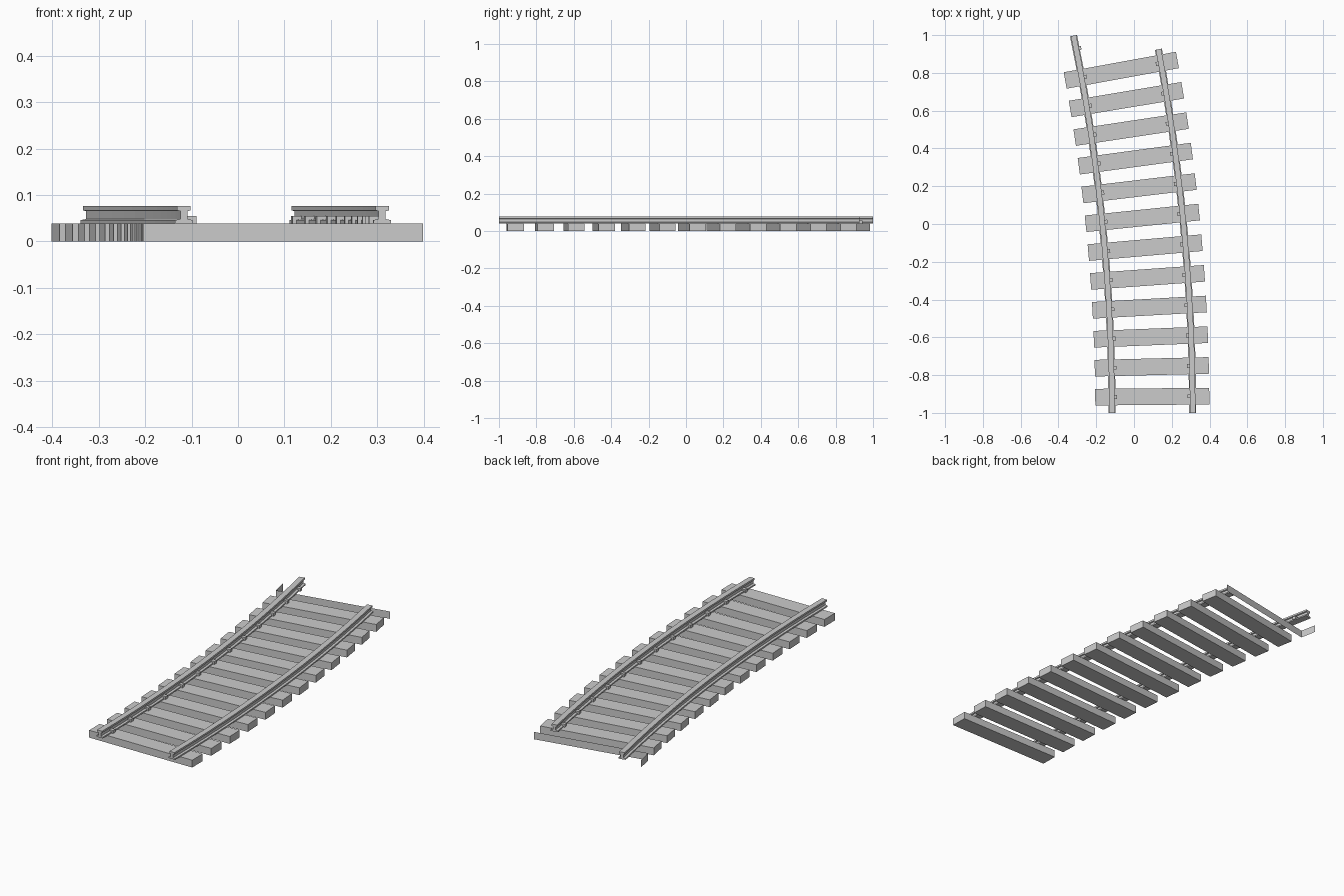
import bpy, math

if "Cube" in bpy.data.objects:
    bpy.data.objects.remove(bpy.data.objects["Cube"])

R, X0, Y0 = 10.1, 0.097, -1.0      # centreline radius and start of the curve
PITCH, FIRST, COUNT = 0.158, 0.086, 12
HL, HD, H = 0.302, 0.044, 0.039    # sleeper half length, half depth, height
GAUGE = 0.2135                     # half distance between rail centres


def track(angle, off, z):
    """Point on the curved track: angle along it, sideways offset, height."""
    r = R + off
    return (X0 - R + r * math.cos(angle), Y0 + r * math.sin(angle), z)


def make(name, verts, faces):
    me = bpy.data.meshes.new(name)
    me.from_pydata(verts, [], faces)
    me.update()
    ob = bpy.data.objects.new(name, me)
    bpy.context.collection.objects.link(ob)
    return ob


BOX = [(0, 3, 2, 1), (4, 5, 6, 7), (0, 1, 5, 4),
       (1, 2, 6, 5), (2, 3, 7, 6), (3, 0, 4, 7)]


def block(name, angle, off, hx, hy, z0, z1, faces=BOX):
    """Box turned to face along the track at the given angle."""
    cx, cy, _ = track(angle, off, 0)
    c, s = math.cos(angle), math.sin(angle)
    verts = [(cx + x * c - y * s, cy + x * s + y * c, z)
             for z in (z0, z1)
             for x, y in ((-hx, -hy), (hx, -hy), (hx, hy), (-hx, hy))]
    return make(name, verts, faces)


def rail(name, off, end):
    """I-shaped rail section swept along the arc."""
    half = [(0.019, 0.039), (0.019, 0.046), (0.0075, 0.048),
            (0.0075, 0.065), (0.0145, 0.067), (0.0145, 0.0765)]
    prof = half + [(-x, z) for x, z in reversed(half)]
    n, segs = len(prof), 13
    verts = [track(end * i / segs, off + x, z)
             for i in range(segs + 1) for x, z in prof]
    faces = [(i * n + j, i * n + (j + 1) % n,
              (i + 1) * n + (j + 1) % n, (i + 1) * n + j)
             for i in range(segs) for j in range(n)]
    # end caps split into foot, web and head
    for b, flip in ((0, True), (segs * n, False)):
        for q in ((0, 1, 10, 11), (1, 2, 9, 10), (2, 3, 8, 9),
                  (3, 4, 7, 8), (4, 5, 6, 7)):
            f = tuple(b + k for k in q)
            faces.append(f if not flip else f[::-1])
    ob = make(name, verts, faces)
    for f in ob.data.polygons:
        f.use_smooth = False
    ob.data.flip_normals()


# rails: the inner one runs a little further than the outer one
rail("inner_rail", -GAUGE, math.asin(1.997 / (R - GAUGE)))
rail("outer_rail", GAUGE, math.asin(1.925 / (R + GAUGE)))

# sleepers and the bolts on the inside of each rail
for i in range(COUNT):
    a = (FIRST + i * PITCH) / R
    block(f"sleeper_{i + 1}", a, 0, HL, HD, 0, H)
    for side in (-1, 1):
        block(f"bolt_{i + 1}_{'inner' if side < 0 else 'outer'}",
              a, side * (GAUGE - 0.0175), 0.01, 0.01, H, 0.055)

# cut-off last sleeper: only its front and left end faces remain, with one bolt
a = (FIRST + COUNT * PITCH) / R
block("cut_sleeper", a, 0, HL, HD, 0, H, [BOX[2], BOX[5]])
block("cut_bolt", a, -GAUGE + 0.0175, 0.01, 0.01, H, 0.055)
